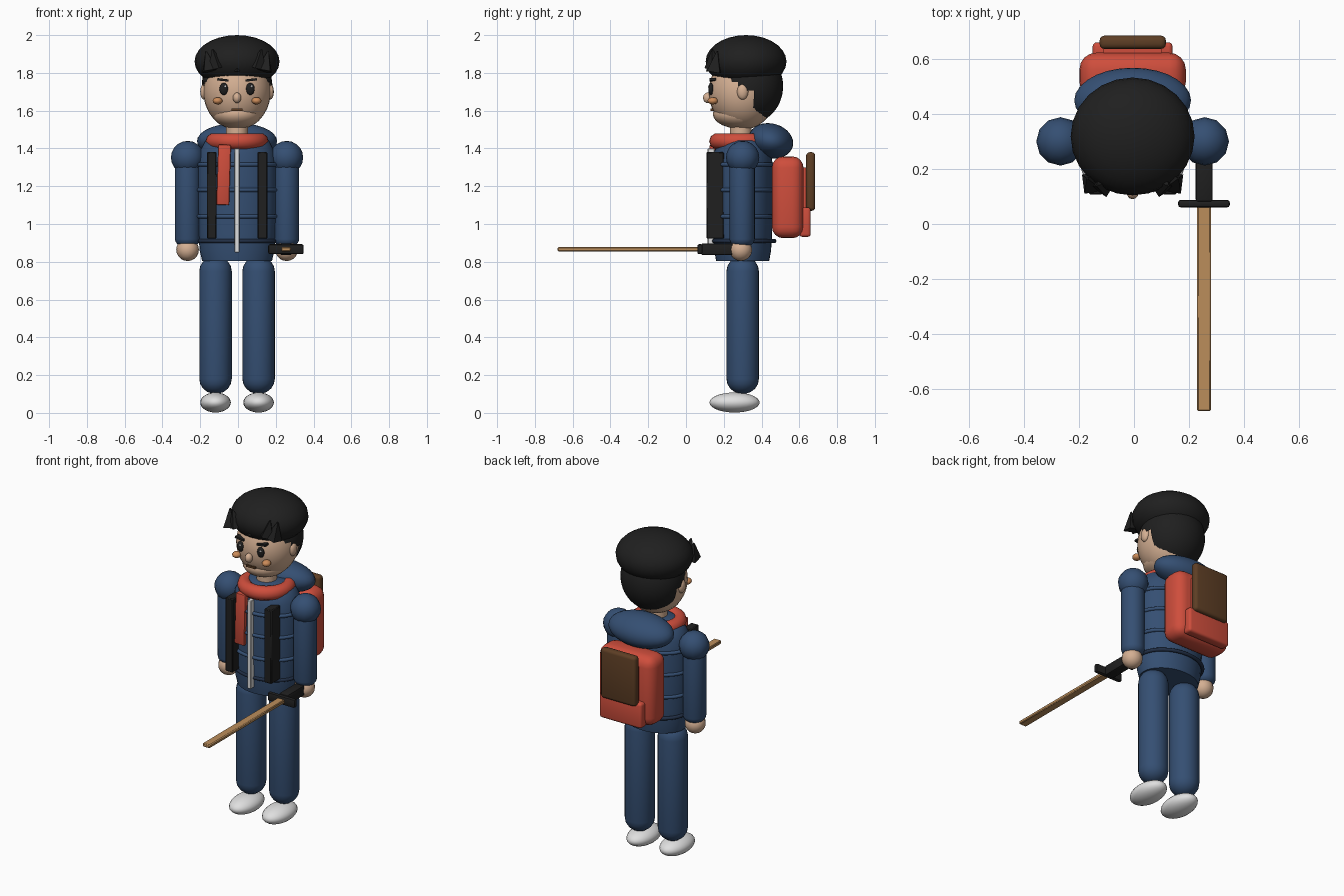
import bpy, bmesh, math
from mathutils import Matrix, Vector, Euler

if "Cube" in bpy.data.objects:
    bpy.data.objects.remove(bpy.data.objects["Cube"])

CX, CY = -0.005, 0.30   # centre line of the figure


def material(name, rgb):
    m = bpy.data.materials.new(name)
    m.diffuse_color = (*rgb, 1)
    m.use_nodes = True
    m.node_tree.nodes["Principled BSDF"].inputs["Base Color"].default_value = m.diffuse_color
    return m


NAVY = material("navy_cloth", (0.035, 0.078, 0.17))
DARK = material("dark_navy", (0.015, 0.028, 0.06))
RED = material("red_cloth", (0.62, 0.075, 0.045))
SKIN = material("skin", (0.66, 0.43, 0.29))
BLACK = material("black", (0.014, 0.014, 0.014))
BROWN = material("brown_leather", (0.11, 0.048, 0.018))
WOOD = material("light_wood", (0.5, 0.27, 0.105))
WHITE = material("off_white", (0.74, 0.74, 0.74))
BLUSH = material("blush", (0.6, 0.26, 0.1))


def finish(name, bm, mat, rot=(0, 0, 0), loc=(0, 0, 0), smooth=True):
    bmesh.ops.recalc_face_normals(bm, faces=bm.faces)
    me = bpy.data.meshes.new(name)
    bm.to_mesh(me)
    bm.free()
    me.materials.append(mat)
    ob = bpy.data.objects.new(name, me)
    bpy.context.collection.objects.link(ob)
    ob.location, ob.rotation_euler = loc, rot
    if smooth:
        bpy.ops.object.select_all(action='DESELECT')
        ob.select_set(True)
        bpy.context.view_layer.objects.active = ob
        bpy.ops.object.shade_smooth_by_angle(angle=math.radians(40))
    return ob


def ball(name, loc, r, mat, seg=24, rings=14, rot=(0, 0, 0)):
    bm = bmesh.new()
    bmesh.ops.create_uvsphere(bm, u_segments=seg, v_segments=rings, radius=1)
    bmesh.ops.scale(bm, vec=r, verts=bm.verts)
    return finish(name, bm, mat, rot, loc)


def box(name, lo, hi, mat, bevel=0.0, seg=2, rot=(0, 0, 0)):
    lo, hi = Vector(lo), Vector(hi)
    bm = bmesh.new()
    bmesh.ops.create_cube(bm, size=1)
    bmesh.ops.scale(bm, vec=hi - lo, verts=bm.verts)
    if bevel:
        bmesh.ops.bevel(bm, geom=bm.edges[:], offset=bevel, segments=seg,
                        profile=0.5, affect='EDGES')
    return finish(name, bm, mat, rot, (lo + hi) / 2)


def lathe(name, x, y, profile, mat, sy=1.0, seg=24):
    """Capped stack of rings from (radius, z) pairs."""
    bm = bmesh.new()
    rings = []
    for r, z in profile:
        rings.append([bm.verts.new((r * math.cos(a), r * sy * math.sin(a), z))
                      for a in (2 * math.pi * i / seg for i in range(seg))])
    for a, b in zip(rings, rings[1:]):
        for i in range(seg):
            j = (i + 1) % seg
            bm.faces.new((a[i], a[j], b[j], b[i]))
    bm.faces.new(rings[0])
    bm.faces.new(rings[-1])
    return finish(name, bm, mat, loc=(x, y, 0))


def capsule(name, x, y, r, z0, z1, cap, mat):
    ang = [math.radians(a) for a in (8, 30, 50, 70, 90)]
    low = [(r * math.sin(a), z0 + cap * (1 - math.cos(a))) for a in ang]
    high = [(rr, z0 + z1 - z) for rr, z in reversed(low)]
    return lathe(name, x, y, low + high, mat)


def ring(name, loc, rx, ry, minor, mat, height=None, seg=32, sides=10):
    height = height or minor
    bm = bmesh.new()
    grid = []
    for i in range(seg):
        a = 2 * math.pi * i / seg
        grid.append([bm.verts.new(((rx + minor * math.cos(b)) * math.cos(a),
                                   (ry + minor * math.cos(b)) * math.sin(a),
                                   height * math.sin(b)))
                     for b in (2 * math.pi * k / sides for k in range(sides))])
    for i in range(seg):
        for k in range(sides):
            p, q, n = grid[i], grid[(i + 1) % seg], (k + 1) % sides
            bm.faces.new((p[k], q[k], q[n], p[n]))
    return finish(name, bm, mat, loc=loc)


def spike(name, base, tip, r, mat):
    base, tip = Vector(base), Vector(tip)
    d = tip - base
    bm = bmesh.new()
    bmesh.ops.create_cone(bm, cap_ends=True, segments=4, radius1=r, radius2=0.004, depth=d.length)
    rot = d.to_track_quat('Z', 'Y').to_euler()
    return finish(name, bm, mat, rot, (base + tip) / 2, smooth=False)


# Jacket torso with quilting rings and belt hem
lathe("jacket", CX, CY, [(0.185, 0.805), (0.198, 0.86), (0.205, 0.95), (0.21, 1.1), (0.21, 1.3),
                         (0.2, 1.38), (0.17, 1.44), (0.11, 1.475)], NAVY, sy=0.76, seg=32)
for i, z in enumerate((1.04, 1.18, 1.315)):
    ring(f"quilt_ring_{i}", (CX, CY, z), 0.21, 0.16, 0.011, NAVY)
ring("belt_hem", (CX, CY + 0.008, 0.91), 0.203, 0.16, 0.011, DARK)

# Limbs
for s, side in ((-1, "left"), (1, "right")):
    ax, lx = CX + s * 0.262, CX + s * 0.114
    ball(f"shoulder_{side}", (ax, CY, 1.352), (0.088,) * 3, NAVY, 12, 10)
    capsule(f"arm_{side}", ax, 0.297, 0.067, 0.875, 1.42, 0.045, NAVY)
    ball(f"hand_{side}", (ax, 0.29, 0.864), (0.06, 0.06, 0.06), SKIN, 16, 10)
    capsule(f"leg_{side}", lx, CY, 0.086, 0.1, 0.83, 0.08, NAVY)
    ball(f"shoe_{side}", (lx, 0.257, 0.055), (0.081, 0.133, 0.053), WHITE)

# Zip, straps, scarf, hood
box("zip", (-0.018, 0.115, 0.85), (0.008, 0.15, 1.4), WHITE, 0.003, 1)
for s, side in ((-1, "left"), (1, "right")):
    x = CX + s * 0.134
    box(f"strap_{side}", (x - 0.026, 0.108, 0.922), (x + 0.026, 0.2, 1.382), BLACK, 0.005, 1)
ring("scarf", (CX, 0.29, 1.438), 0.125, 0.125, 0.042, RED, 0.043)
box("scarf_tail", (-0.11, 0.125, 1.1), (-0.042, 0.165, 1.42), RED, 0.008, rot=(0, 0.03, 0))
ball("hood", (CX, 0.449, 1.44), (0.212, 0.12, 0.092), NAVY, 28, 16, rot=(-0.25, 0, 0))

# Backpack
box("backpack", (-0.198, 0.455, 0.925), (0.188, 0.622, 1.358), RED, 0.06, 4)
box("backpack_pocket", (-0.15, 0.6, 0.932), (0.14, 0.66, 1.088), RED, 0.015, 3)
box("backpack_flap", (-0.125, 0.636, 1.07), (0.116, 0.684, 1.38), BROWN, 0.018, 3)
box("flap_backing", (-0.11, 0.6, 1.08), (0.1, 0.64, 1.3), RED)

# Neck, head, jaw, ears
lathe("neck", CX, 0.29, [(0.058, 1.42), (0.058, 1.56)], SKIN)
ball("head", (CX, CY, 1.7), (0.178, 0.18, 0.2), SKIN, 32, 20)
ball("jaw", (CX, 0.285, 1.582), (0.13, 0.143, 0.077), SKIN)
for s, side in ((-1, "left"), (1, "right")):
    ball(f"ear_{side}", (CX + s * 0.175, 0.3, 1.7), (0.02, 0.03, 0.042), SKIN, 12, 8)
    ex = CX + s * 0.07
    ball(f"eye_{side}", (ex, 0.132, 1.715), (0.023, 0.014, 0.032), BLACK, 16, 10)
    ball(f"eye_glint_{side}", (ex + 0.007, 0.119, 1.728), (0.006, 0.004, 0.006), WHITE, 8, 6)
    box(f"brow_{side}", (ex + s * 0.005 - 0.03, 0.125, 1.757), (ex + s * 0.005 + 0.03, 0.16, 1.769),
        BLACK, rot=(0, -s * 0.12, 0))
    ball(f"cheek_{side}", (CX + s * 0.103, 0.142, 1.652), (0.026, 0.028, 0.019), BLUSH, 12, 8)
ball("nose", (CX, 0.115, 1.668), (0.022, 0.025, 0.028), SKIN, 12, 8)
box("mouth", (CX - 0.03, 0.13, 1.599), (CX + 0.03, 0.16, 1.611), BROWN)

# Hair: crown, swept back shell, fringe spikes
ball("hair_crown", (CX, 0.318, 1.86), (0.225, 0.214, 0.14), BLACK, 24, 14)
bm = bmesh.new()
bmesh.ops.create_uvsphere(bm, u_segments=40, v_segments=28, radius=1)
bmesh.ops.transform(bm, verts=bm.verts, matrix=Matrix.Translation((CX, 0.332, 1.73))
                    @ Matrix.Diagonal((0.187, 0.182, 0.2, 1)))
gone = [f for f in bm.faces
        if f.calc_center_median().y < 0.36 - 2.3 * max(0, f.calc_center_median().z - 1.7)]
bmesh.ops.delete(bm, geom=gone, context='FACES')
finish("hair_back", bm, BLACK)
for s, side in ((-1, "left"), (1, "right")):
    spike(f"fringe_outer_{side}", (CX + s * 0.145, 0.15, 1.81), (CX + s * 0.165, 0.165, 1.915), 0.05, BLACK)
    spike(f"fringe_inner_{side}", (CX + s * 0.105, 0.145, 1.825), (CX + s * 0.13, 0.14, 1.925), 0.048, BLACK)
spike("fringe_middle", (CX, 0.135, 1.81), (CX, 0.13, 1.87), 0.03, BLACK)

# Wooden practice sword
box("sword_blade", (0.229, -0.68, 0.855), (0.28, 0.08, 0.877), WOOD, 0.005, 1)
box("sword_guard", (0.16, 0.06, 0.84), (0.348, 0.088, 0.893), BLACK, 0.01, 2)
box("sword_handle", (0.224, 0.08, 0.835), (0.286, 0.26, 0.898), BLACK, 0.01, 2)
